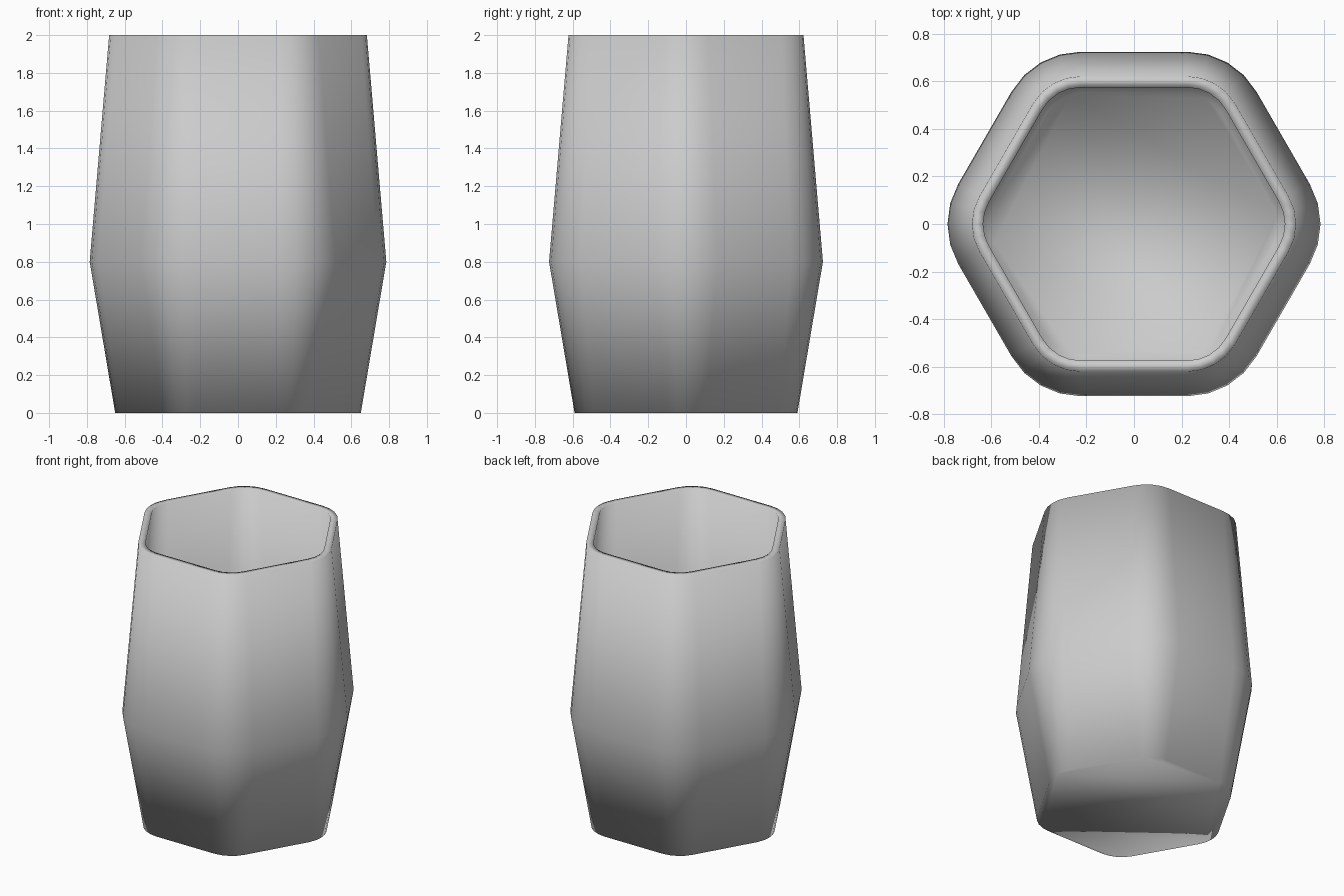
import bpy, bmesh
from math import radians, cos, sin

if "Cube" in bpy.data.objects:
    bpy.data.objects.remove(bpy.data.objects["Cube"])

CORE = 0.45      # hexagon that every section is offset from
SEGS = 4         # segments per rounded corner


def ring(bm, apothem, z):
    """Hexagonal section with rounded corners on the x axis."""
    r = apothem - CORE * cos(radians(30))
    verts = []
    for k in range(6):
        c = radians(60 * k)
        for i in range(SEGS + 1):
            a = c + radians(-30 + 60 * i / SEGS)
            verts.append(bm.verts.new((CORE * cos(c) + r * cos(a),
                                       CORE * sin(c) + r * sin(a), z)))
    return verts


def loft(bm, sections):
    """Skin the sections in order and cap both ends."""
    rings = [ring(bm, a, z) for a, z in sections]
    n = len(rings[0])
    for lo, hi in zip(rings, rings[1:]):
        for i in range(n):
            j = (i + 1) % n
            bm.faces.new((lo[i], lo[j], hi[j], hi[i]))
    bm.faces.new(rings[0][::-1])
    bm.faces.new(rings[-1])


# Vase: outer wall up to the rim, then inner wall down to the floor
bm = bmesh.new()
loft(bm, [(0.59, 0.0), (0.725, 0.8), (0.622, 2.0),
          (0.575, 2.0), (0.677, 0.8), (0.55, 0.05)])
bmesh.ops.recalc_face_normals(bm, faces=bm.faces)
mesh = bpy.data.meshes.new("hexagonal_vase")
bm.to_mesh(mesh)
bm.free()
mesh.shade_smooth()
vase = bpy.data.objects.new("hexagonal_vase", mesh)
bpy.context.collection.objects.link(vase)
